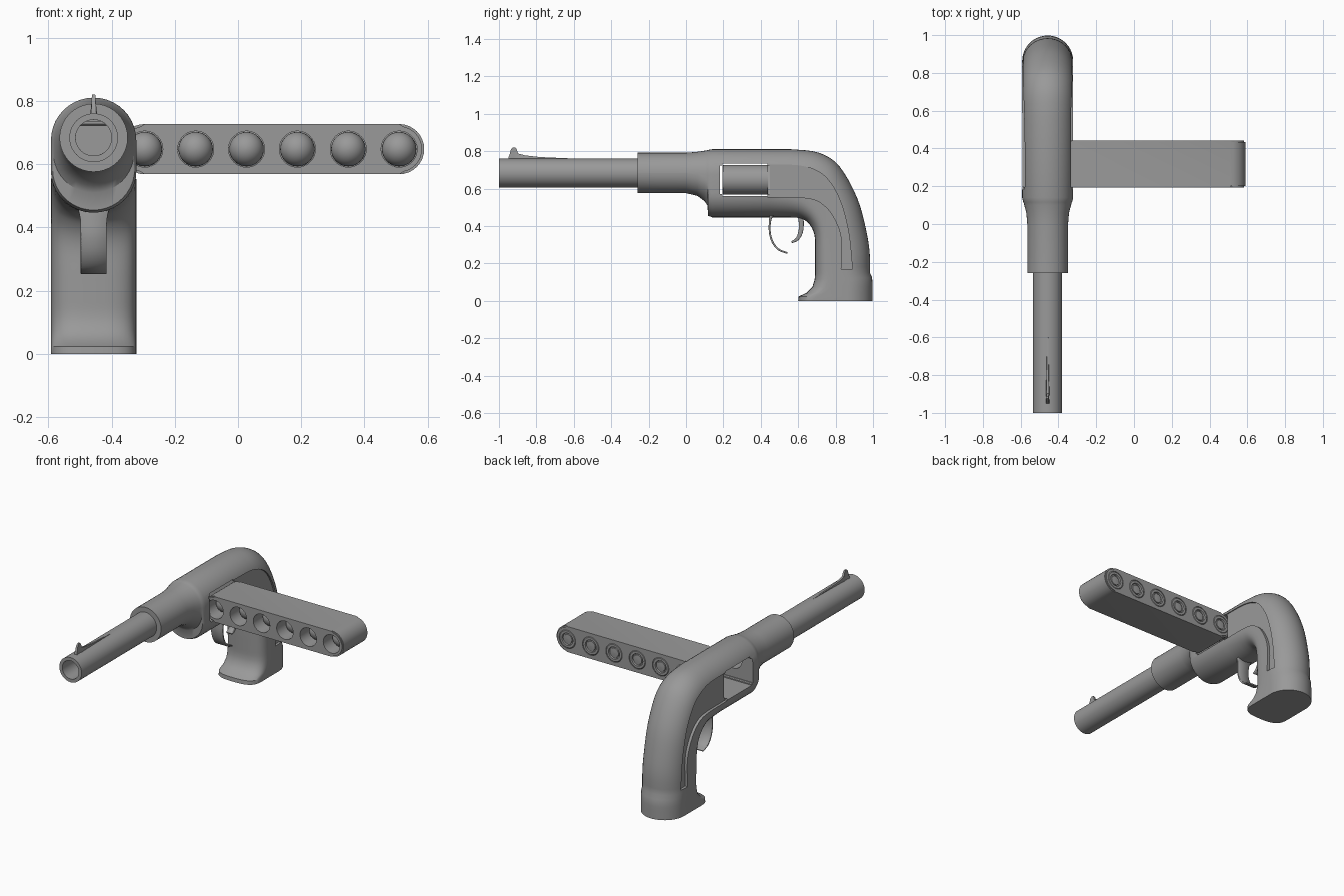
import bpy, bmesh, math
from mathutils import Vector

if "Cube" in bpy.data.objects:
    bpy.data.objects.remove(bpy.data.objects["Cube"])

CX = -0.457          # x of the barrel and frame centre plane
BZ = 0.684           # barrel axis height
CZ = 0.648           # chamber block axis height

metal = bpy.data.materials.new("grey_metal")
metal.diffuse_color = (0.32, 0.32, 0.32, 1)
metal.use_nodes = True
metal.node_tree.nodes["Principled BSDF"].inputs["Base Color"].default_value = metal.diffuse_color


def make(name, bm):
    bmesh.ops.recalc_face_normals(bm, faces=bm.faces)
    me = bpy.data.meshes.new(name)
    bm.to_mesh(me)
    bm.free()
    me.materials.append(metal)
    ob = bpy.data.objects.new(name, me)
    bpy.context.collection.objects.link(ob)
    return ob


def activate(ob):
    bpy.ops.object.select_all(action='DESELECT')
    ob.select_set(True)
    bpy.context.view_layer.objects.active = ob


def smooth(ob, angle=35):
    activate(ob)
    bpy.ops.object.shade_smooth_by_angle(angle=math.radians(angle))


def cut(ob, cutter):
    activate(ob)
    m = ob.modifiers.new("cut", 'BOOLEAN')
    m.operation, m.solver, m.object = 'DIFFERENCE', 'EXACT', cutter
    bpy.ops.object.modifier_apply(modifier=m.name)
    bpy.data.objects.remove(cutter)


def loft(bm, rings, closed=False):
    """Skin equal-length rings of points; cap the ends unless closed."""
    vs = [[bm.verts.new(p) for p in r] for r in rings]
    n = len(vs[0])
    pairs = list(zip(vs, vs[1:])) + ([(vs[-1], vs[0])] if closed else [])
    for a, b in pairs:
        for i in range(n):
            j = (i + 1) % n
            bm.faces.new((a[i], a[j], b[j], b[i]))
    if not closed:
        bm.faces.new(vs[0])
        bm.faces.new(vs[-1])


def lathe(bm, profile, x, z, closed=False, seg=40):
    """Revolve (radius, y) points around a y-parallel axis."""
    loft(bm, [[(x + r * math.cos(2 * math.pi * k / seg), y,
                z + r * math.sin(2 * math.pi * k / seg)) for k in range(seg)]
              for r, y in profile], closed)


def plate(bm, outline, x0, x1):
    """Extrude a (y, z) outline across x."""
    loft(bm, [[(x, y, z) for y, z in outline] for x in (x0, x1)])


def spline(pts, steps=6):
    """Catmull-Rom curve through tuples."""
    p = [Vector(q) for q in pts]
    p = [2 * p[0] - p[1]] + p + [2 * p[-1] - p[-2]]
    out = []
    for a, b, c, d in zip(p, p[1:], p[2:], p[3:]):
        for k in range(steps):
            t = k / steps
            out.append(0.5 * (2 * b + (c - a) * t + (2 * a - 5 * b + 4 * c - d) * t * t
                              + (3 * b - a - 3 * c + d) * t ** 3))
    return out + [p[-2]]


# --- frame and grip: sections as (outer y, z, inner y, z, half width, inner depth, squareness)
def section(oy, oz, iy, iz, hw, b, n):
    o, i = Vector((oy, oz)), Vector((iy, iz))
    h = (i - o).length
    a = min(hw, h / 2)
    b = min(b, h - a)
    half = []
    for k in range(11):
        t = math.pi / 2 * k / 10
        half.append((hw * math.sin(t), a * (1 - math.cos(t))))
    for k in range(11):
        t = math.pi / 2 * k / 10
        half.append((hw * math.cos(t) ** (2 / n),
                     h - b + b * math.sin(t) ** (2 / n) + (1e-4 if k == 0 else 0)))
    half[-1] = (0, h)
    ring = half + [(-x, d) for x, d in half[-2:0:-1]]
    return [(CX + x, *(o + (i - o) * (d / h))) for x, d in ring]


front = [(-.26, .792, -.26, .576, .108, .108, 2), (0, .792, 0, .576, .108, .108, 2),
         (.06, .797, .06, .562, .113, .113, 2), (.10, .803, .10, .533, .124, .124, 2),
         (.115, .806, .115, .51, .128, .128, 2), (.118, .807, .118, .455, .130, .13, 2),
         (.14, .811, .14, .447, .135, .13, 2), (.44, .811, .44, .447, .135, .13, 2)]
bend = spline([(.56, .811, .54, .447, .135, .12, 2.1), (.68, .80, .60, .444, .135, .11, 2.3),
               (.76, .77, .637, .43, .135, .1, 2.5), (.82, .72, .66, .41, .135, .1, 2.7),
               (.88, .625, .68, .375, .135, .1, 2.8), (.93, .51, .69, .33, .135, .1, 3),
               (.965, .37, .69, .26, .135, .1, 3), (.982, .26, .69, .20, .135, .1, 3),
               (.984, .15, .69, .145, .135, .1, 3)], 3)
toe = [(.995, .125, .688, .115, .135, .1, 3), (.998, .08, .676, .075, .135, .1, 3),
       (.998, .05, .645, .043, .135, .1, 3), (.998, .024, .602, .024, .135, .1, 3),
       (.998, 0, .60, 0, .135, .1, 3)]
bm = bmesh.new()
loft(bm, [section(*s) for s in front + list(bend) + toe])
frame = make("frame_and_grip", bm)

# recessed side panels following the bend
upper = spline([(.435, .73), (.60, .725), (.70, .695), (.77, .635), (.83, .52), (.87, .36), (.89, .17)])
lower = spline([(.83, .17), (.832, .33), (.80, .43), (.74, .51), (.65, .55), (.435, .556)])
for s in (-1, 1):
    bm = bmesh.new()
    plate(bm, [tuple(p) for p in upper + lower], CX + s * .118, CX + s * .2)
    cut(frame, make("panel_cutter", bm))

# slot across the frame for the chamber block
bm = bmesh.new()
plate(bm, [(.183, .56), (.447, .56), (.447, .735), (.183, .735)], CX - .3, CX + .3)
bmesh.ops.bevel(bm, geom=[e for e in bm.edges if abs(e.verts[0].co.x - e.verts[1].co.x) > .1],
                offset=.012, segments=3, affect='EDGES')
cut(frame, make("slot_cutter", bm))

# bore through the front of the frame
bm = bmesh.new()
lathe(bm, [(.057, -.5), (.057, .3)], CX, BZ)
cut(frame, make("bore_cutter", bm))
smooth(frame, 32)

# --- barrel tube
bm = bmesh.new()
lathe(bm, [(.077, -1), (.077, -.2), (.057, -.2), (.057, -1)], CX, BZ, closed=True, seg=48)
smooth(make("barrel", bm))

# --- front sight with a long ramp tail: (y, top z, half width at the top)
bm = bmesh.new()
rings = []
for y, z, w in [(-.95, .765, .008), (-.942, .785, .007), (-.936, .81, .006), (-.925, .821, .005),
                (-.912, .82, .005), (-.904, .808, .006), (-.898, .788, .007),
                (-.86, .778, .006), (-.78, .769, .005), (-.6, .761, .003)]:
    rings.append([(CX - w * 1.6, y, .75), (CX + w * 1.6, y, .75), (CX + w, y, z), (CX - w, y, z)])
loft(bm, rings)
smooth(make("front_sight", bm))

# --- sliding chamber block with rounded ends
bm = bmesh.new()
R, X0, X1 = .0795, -.295, .51
outline = []
for xc, start in ((X1, -90), (X0, 90)):
    for k in range(17):
        t = math.radians(start + 180 * k / 16)
        outline.append((xc + R * math.cos(t), CZ + R * math.sin(t)))
loft(bm, [[(x, y, z) for x, z in outline] for y in (.194, .442)])
rims = [e for e in bm.edges if abs(e.verts[0].co.y - e.verts[1].co.y) < 1e-5]
bmesh.ops.bevel(bm, geom=rims, offset=.007, segments=2, affect='EDGES')
block = make("chamber_block", bm)
holes = [X0 + .161 * k for k in range(6)]
bm = bmesh.new()
for x in holes:
    lathe(bm, [(.057, .1), (.057, .5)], x, CZ)
cut(block, make("chamber_cutter", bm))
smooth(block)

# --- rounds seated in the chambers, with rim groove and primer
nose = [(.0545 * math.sin(t), .30 - .055 * math.cos(t))
        for t in [math.radians(4 + 86 * k / 8) for k in range(9)]]
for k, x in enumerate(holes):
    bm = bmesh.new()
    lathe(bm, nose + [(.0545, .425), (.057, .426), (.057, .438), (.052, .442), (.038, .442),
                      (.036, .432), (.030, .432), (.028, .438), (.004, .440)], x, CZ, seg=32)
    smooth(make(f"round_{k + 1}", bm))


# --- curved strips under the frame: (y, z, half width, thickness)
def strip(name, pts):
    path = spline(pts, 5)
    rings = []
    for i, p in enumerate(path):
        d = (path[min(i + 1, len(path) - 1)] - path[max(i - 1, 0)]).to_2d().normalized()
        n = Vector((-d.y, d.x)) * p[3] / 2
        w, c = p[2], p.to_2d()
        rings.append([(CX - w, *(c - n)), (CX + w, *(c - n)), (CX + w, *(c + n)), (CX - w, *(c + n))])
    bm = bmesh.new()
    loft(bm, rings)
    bmesh.ops.bevel(bm, geom=bm.edges[:], offset=.002, segments=1, affect='EDGES')
    smooth(make(name, bm), 50)


strip("trigger_guard", [(.46, .465, .052, .022), (.45, .43, .043, .012), (.448, .37, .041, .01),
                        (.463, .315, .041, .01), (.495, .275, .041, .01), (.542, .256, .041, .009)])
strip("trigger", [(.612, .46, .024, .03), (.617, .41, .022, .026), (.612, .365, .02, .024),
                  (.594, .33, .02, .018), (.565, .314, .02, .01)])
